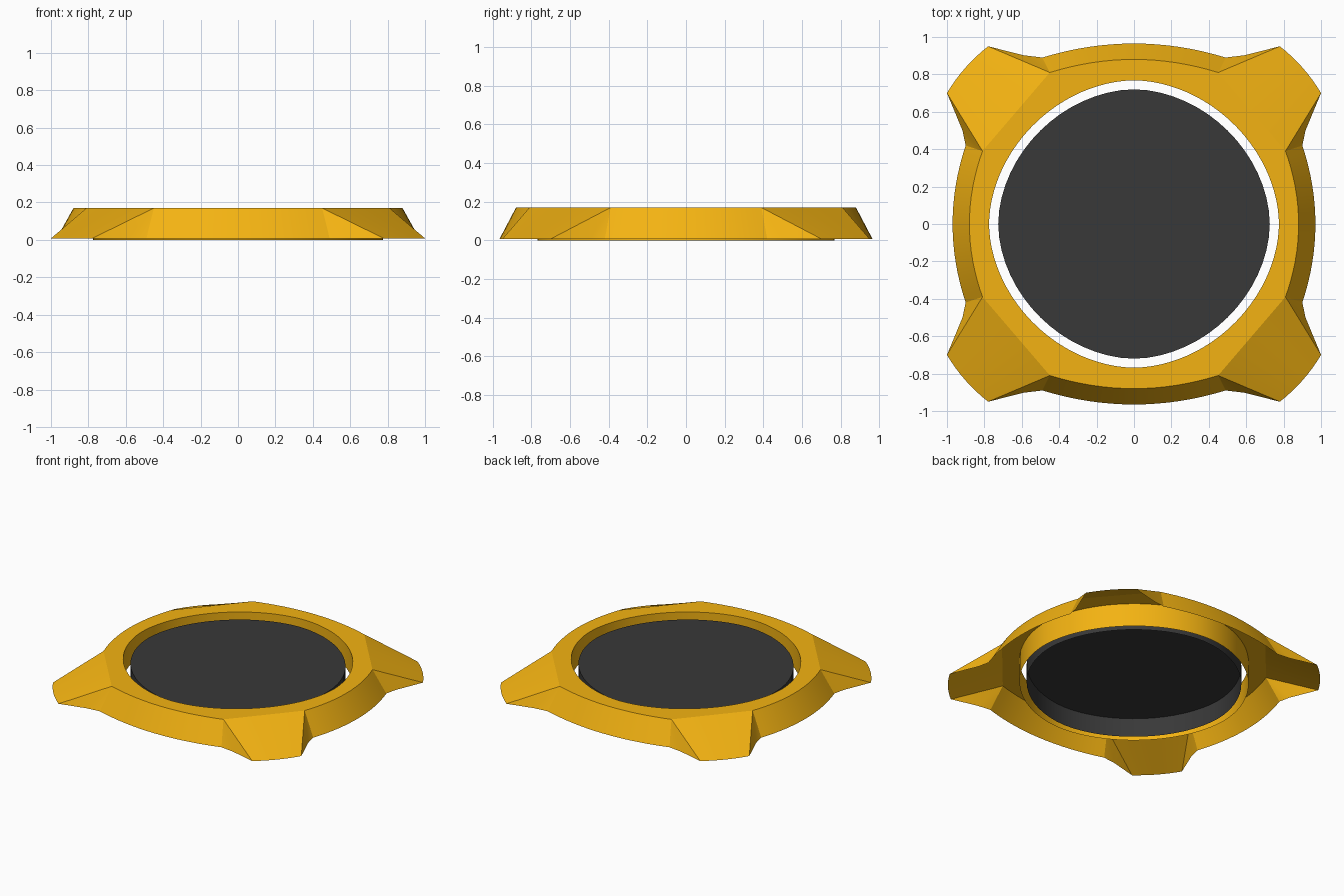
import bpy, bmesh, math
from mathutils import Vector

if "Cube" in bpy.data.objects:
    bpy.data.objects.remove(bpy.data.objects["Cube"])

H, RIM, CAP_H = 0.17, 0.008, 0.137   # bezel top, skirt bottom, plate top


def material(name, col):
    m = bpy.data.materials.new(name)
    m.diffuse_color = (*col, 1)
    m.use_nodes = True
    m.node_tree.nodes["Principled BSDF"].inputs["Base Color"].default_value = m.diffuse_color
    return m


def rounded(angle, a, b, p=1.88):
    """Point on a slightly diamond-shaped oval at a polar angle."""
    c, s = math.cos(angle), math.sin(angle)
    r = (abs(c / a) ** p + abs(s / b) ** p) ** (-1 / p)
    return r * c, r * s


def loft(name, rings, mat, cap=False):
    """Open shell through closed rings; repeated points collapse to triangles."""
    bm = bmesh.new()
    cache = {}

    def vert(co):
        key = tuple(round(c, 4) for c in co)
        if key not in cache:
            cache[key] = bm.verts.new(co)
        return cache[key]

    loops = [[vert(co) for co in ring] for ring in rings]
    n = len(loops[0])
    for a, b in zip(loops, loops[1:]):
        for i in range(n):
            j = (i + 1) % n
            vs = list(dict.fromkeys((a[i], a[j], b[j], b[i])))
            if len(vs) > 2 and (a[i] != a[j] or b[i] != b[j]):
                bm.faces.new(vs)
    if cap:
        bm.faces.new(list(dict.fromkeys(loops[-1])))
    me = bpy.data.meshes.new(name)
    bm.to_mesh(me)
    bm.free()
    me.materials.append(mat)
    ob = bpy.data.objects.new(name, me)
    bpy.context.collection.objects.link(ob)
    bpy.context.view_layer.objects.active = ob
    ob.select_set(True)
    bpy.ops.object.shade_smooth_by_angle(angle=math.radians(20))
    ob.select_set(False)
    return ob


# One quarter of the bezel outline as (top point, bottom point) pairs
N = 8
quarter = []
for i in range(N + 1):                                   # right side arc
    t = i / N
    quarter.append(((0.88 - 0.07 * t * t, 0.39 * t),
                    (0.97 - 0.07 * t * t, 0.42 * t)))
quarter.append(((0.81, 0.39), (0.917, 0.50)))            # lug flank
A, B = Vector((0.81, 0.39)), Vector((0.45, 0.81))
C, D = Vector((1.0, 0.70)), Vector((0.78, 0.95))
for i in range(N + 1):                                   # sloping lug, bowed tip
    t = i / N
    tip = C.lerp(D, t) + Vector((0.012, 0.010)) * 4 * t * (1 - t)
    quarter.append((tuple(A.lerp(B, t)), tuple(tip)))
quarter.append(((0.45, 0.81), (0.59, 0.902)))            # lug flank
for i in range(N + 1):                                   # back side arc
    t = 1 - i / N
    quarter.append(((0.45 * t, 0.88 - 0.07 * t * t),
                    (0.49 * t, 0.965 - 0.075 * t * t)))

# Mirror the quarter into a full counter-clockwise outline
outline = []
for sx, sy in ((1, 1), (-1, 1), (-1, -1), (1, -1)):
    part = quarter if sx * sy > 0 else quarter[::-1]
    outline += [((tx * sx, ty * sy), (bx * sx, by * sy))
                for (tx, ty), (bx, by) in part]

hole = [rounded(math.atan2(t[1], t[0]), 0.775, 0.768) for t, _ in outline]

# Bezel: outer skirt with lugs, flat top, inner wall, open underneath
loft("bezel",
     [[(*b, RIM) for _, b in outline],
      [(*t, H) for t, _ in outline],
      [(*h, H) for h in hole],
      [(*h, 0) for h in hole]],
     material("yellow", (0.90, 0.45, 0.006)))

# Centre plate: shallow cap, open underneath
disc = [rounded(2 * math.pi * i / 64, 0.726, 0.72) for i in range(64)]
loft("centre_plate",
     [[(*d, 0) for d in disc], [(*d, CAP_H) for d in disc]],
     material("dark_grey", (0.04, 0.04, 0.04)), cap=True)
